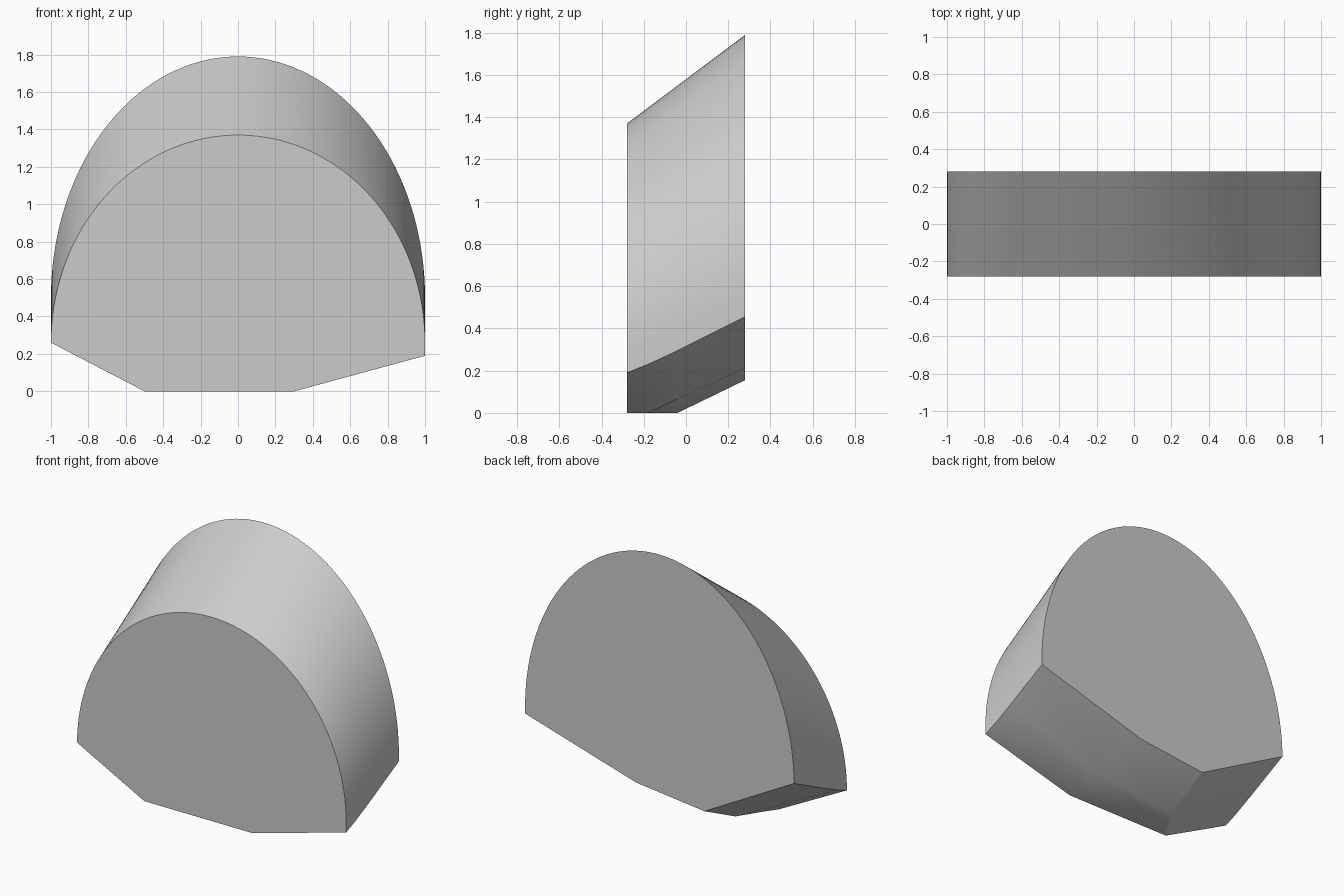
import bpy, bmesh, math

cube = bpy.data.objects.get("Cube")
if cube:
    bpy.data.objects.remove(cube, do_unlink=True)

# One plain grey for the whole block
grey = bpy.data.materials.new("light_grey")
grey.use_nodes = True
colour = (0.6, 0.6, 0.6, 1)
grey.diffuse_color = colour
grey.node_tree.nodes["Principled BSDF"].inputs["Base Color"].default_value = colour

FRONT, BACK = -0.28, 0.28
ARC_STEPS = 72


def mix(a, b, t):
    return a + (b - a) * t


def section(y, left_z, left_keel, right_keel, right_z):
    """Leaning arch over a shallow, lopsided keel."""
    t = (y - FRONT) / (BACK - FRONT)
    centre, top = mix(0.26, 0.5, t), mix(1.37, 1.79, t)
    arch = []
    for i in range(1, ARC_STEPS):
        a = math.pi * i / ARC_STEPS
        arch.append((math.cos(a), y, centre + (top - centre) * math.sin(a)))
    keel = [(x, y, z) for x, z in (right_keel, left_keel)]
    return [(1, y, left_z)] + arch + [(-1, y, right_z)] + keel


# Sections from front to back: flat foot first, then a rising ramp
sections = [
    section(FRONT, 0.19, (0.30, 0), (-0.50, 0), 0.26),
    section(-0.18, 0.23, (0.28, 0), (-0.43, 0), 0.30),
    section(-0.04, 0.295, (0.25, 0.065), (-0.34, 0), 0.365),
    section(BACK, 0.455, (0.175, 0.212), (-0.333, 0.155), 0.52),
]

# Skin the sections and cap both ends
bm = bmesh.new()
rings = [[bm.verts.new(p) for p in s] for s in sections]
for a, b in zip(rings, rings[1:]):
    for i in range(len(a)):
        j = (i + 1) % len(a)
        bm.faces.new((a[i], a[j], b[j], b[i]))
bm.faces.new(rings[0])
bm.faces.new(rings[-1])
bmesh.ops.recalc_face_normals(bm, faces=bm.faces[:])

mesh = bpy.data.meshes.new("arched_block")
bm.to_mesh(mesh)
bm.free()
mesh.materials.append(grey)
block = bpy.data.objects.new("arched_block", mesh)
bpy.context.collection.objects.link(block)

# Smooth arch and ramp, crisp rims
bpy.ops.object.select_all(action="DESELECT")
block.select_set(True)
bpy.context.view_layer.objects.active = block
bpy.ops.object.shade_smooth_by_angle(angle=math.radians(27))
